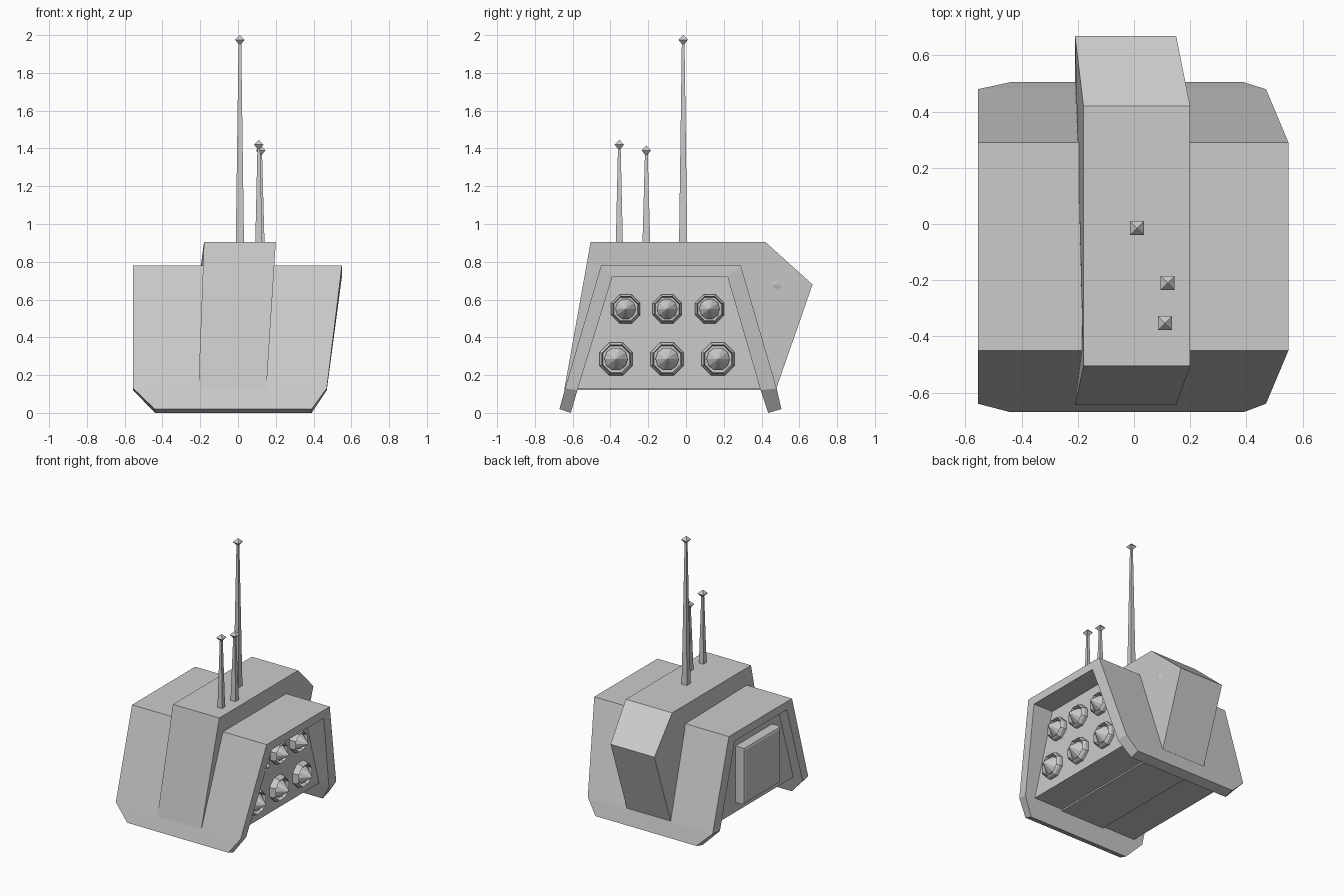
import bpy, bmesh, math
from mathutils import Matrix, Vector

if "Cube" in bpy.data.objects:
    bpy.data.objects.remove(bpy.data.objects["Cube"])


def finish(bm, name):
    bmesh.ops.recalc_face_normals(bm, faces=bm.faces)
    me = bpy.data.meshes.new(name)
    bm.to_mesh(me)
    bm.free()
    ob = bpy.data.objects.new(name, me)
    bpy.context.collection.objects.link(ob)
    return ob


def loft(name, rings):
    """Skin a list of equal-length closed rings and cap both ends."""
    bm = bmesh.new()
    vs = [[bm.verts.new(p) for p in r] for r in rings]
    n = len(rings[0])
    for a, b in zip(vs, vs[1:]):
        for i in range(n):
            j = (i + 1) % n
            bm.faces.new((a[i], a[j], b[j], b[i]))
    bm.faces.new(vs[0])
    bm.faces.new(vs[-1])
    return finish(bm, name)


def lathe_x(name, origin, profile, sides=8):
    """Revolve (radius, offset) points about the x axis."""
    bm = bmesh.new()
    vs = [bm.verts.new((h, 0, r)) for r, h in profile]
    es = [bm.edges.new(p) for p in zip(vs, vs[1:])]
    bmesh.ops.rotate(bm, verts=vs, cent=(0, 0, 0),
                     matrix=Matrix.Rotation(math.pi / sides, 3, 'X'))
    bmesh.ops.spin(bm, geom=vs + es, cent=(0, 0, 0), axis=(1, 0, 0),
                   angle=2 * math.pi, steps=sides)
    bmesh.ops.remove_doubles(bm, verts=bm.verts, dist=1e-4)
    bmesh.ops.translate(bm, verts=bm.verts, vec=origin)
    return finish(bm, name)


# Folded outer shell: outer y/z, inner y/z, left x, right x
stations = [
    (-0.67, 0.02, -0.61, 0.00, -0.44, 0.39),
    (-0.64, 0.13, -0.575, 0.12, -0.555, 0.47),
    (-0.45, 0.78, -0.39, 0.72, -0.555, 0.55),
    (0.29, 0.78, 0.22, 0.72, -0.555, 0.55),
    (0.48, 0.13, 0.395, 0.12, -0.555, 0.47),
    (0.505, 0.02, 0.435, 0.00, -0.44, 0.39),
]
loft("outer_shell", [
    [(xl, yo, zo), (xr, yo, zo), (xr, yi, zi), (xl, yi, zi)]
    for yo, zo, yi, zi, xl, xr in stations])

# Recessed inner body
body = [(-0.58, 0.13), (-0.40, 0.73), (0.23, 0.73), (0.40, 0.13)]
loft("inner_body", [[(x, y, z) for y, z in body] for x in (-0.48, 0.39)])

# Central spine, leaning slightly to the left lower down
spine = [(-0.645, 0.12, -0.21, 0.15), (-0.505, 0.905, -0.18, 0.20),
         (0.42, 0.905, -0.18, 0.20), (0.67, 0.68, -0.21, 0.15),
         (0.475, 0.12, -0.21, 0.15)]
loft("central_spine", [[(s[k], s[0], s[1]) for s in spine] for k in (2, 3)])

# Hub on the spine's right side
lathe_x("spine_hub", (0.155, 0.47, 0.68),
        [(0.055, -0.02), (0.055, 0.015), (0.0, 0.03)])

# Two rows of launch tubes, each with a pointed warhead
rows = [(0.55, 0.083, (-0.32, -0.10, 0.125)),
        (0.285, 0.094, (-0.37, -0.10, 0.17))]
for z, r, ys in rows:
    for y in ys:
        lathe_x("launch_tube", (0.39, y, z),
                [(r, -0.01), (r, 0.025), (r * 0.86, 0.045), (r * 0.80, -0.01)])
        lathe_x("warhead", (0.39, y, z),
                [(r * 0.5, -0.01), (r * 0.66, 0.03), (0.0, 0.10)], 10)

# Bevelled equipment box on the left side
bm = bmesh.new()
bmesh.ops.create_cube(bm, size=1)
for v in bm.verts:
    v.co = Vector((v.co.x * 0.09, v.co.y * 0.43, v.co.z * 0.42)) + Vector((-0.505, -0.11, 0.41))
outer = [e for e in bm.edges if all(v.co.x < -0.5 for v in e.verts)]
bmesh.ops.bevel(bm, geom=outer, offset=0.02, segments=2, affect='EDGES', profile=0.5)
finish(bm, "side_box")


# Square tapered antennas with diamond tips
def square(x, y, z, r):
    return [(x + a * r, y + b * r, z) for a, b in ((-1, -1), (1, -1), (1, 1), (-1, 1))]


for x, y, top, r in ((0.01, -0.015, 2.0, 0.022),
                     (0.12, -0.21, 1.415, 0.021),
                     (0.11, -0.353, 1.445, 0.019)):
    loft("antenna", [square(x, y, 0.88, r), square(x, y, top - 0.03, 0.007)])
    loft("antenna_tip", [square(x, y, z, s) for z, s in
                         ((top - 0.05, 0.005), (top - 0.025, 0.025), (top, 0.001))])
